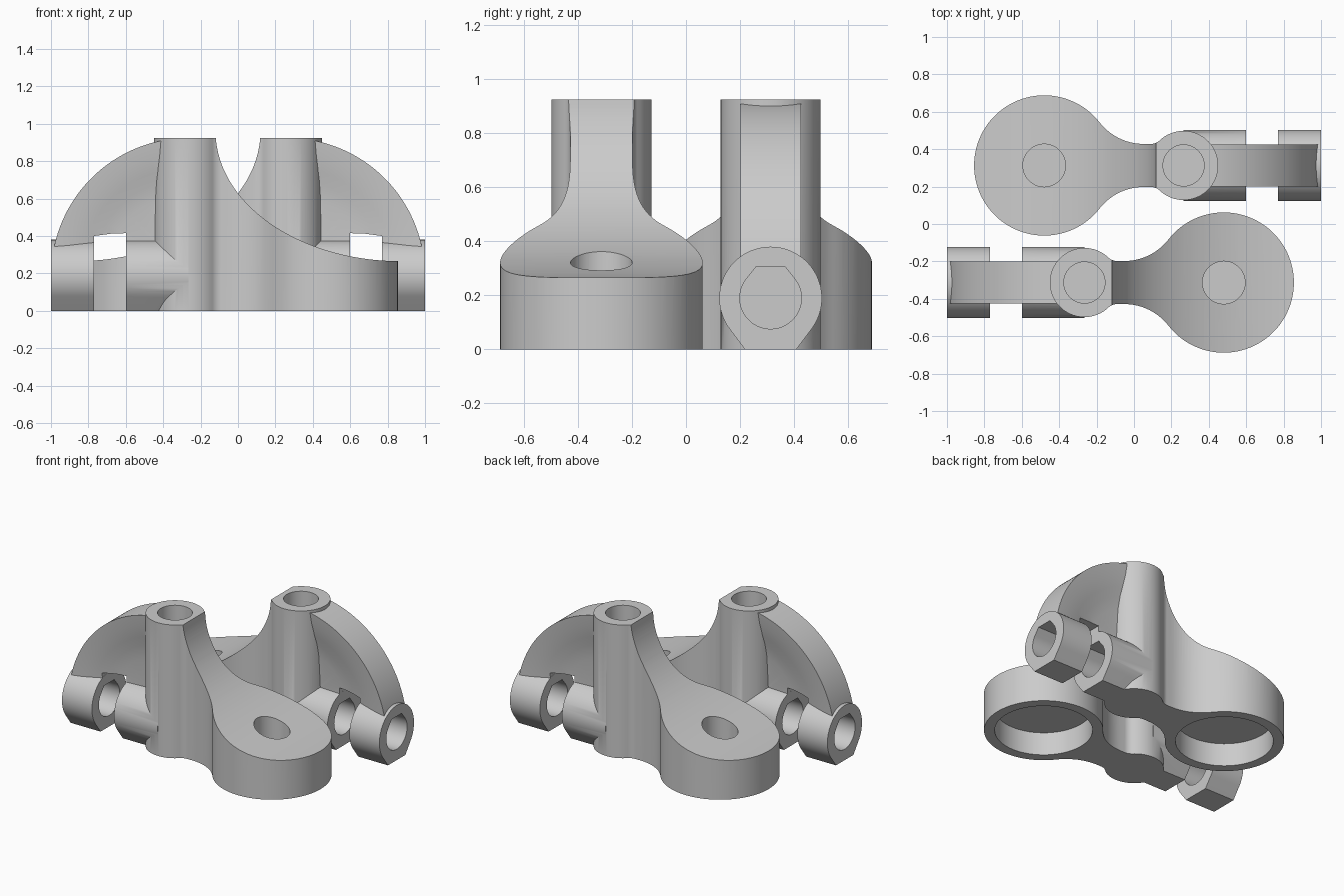
import bpy, bmesh
from math import sin, cos, pi, atan, sqrt, radians
from mathutils import Vector, Matrix

cube = bpy.data.objects.get("Cube")
if cube:
    bpy.data.objects.remove(cube, do_unlink=True)

grey = bpy.data.materials.new("plain grey")
grey.use_nodes = True
colour = (0.6, 0.6, 0.6, 1)
grey.diffuse_color = colour
grey.node_tree.nodes["Principled BSDF"].inputs["Base Color"].default_value = colour

POST_X, POST_R, POST_TOP = -0.265, 0.185, 0.925
DISC_X, DISC_R = 0.48, 0.375
PIVOT_Z, TUBE_R, BORE_R = 0.19, 0.19, 0.114
NECK = 0.115
OFFSET_Y = -0.313


def arc(cx, cy, rx, ry, a0, a1, n):
    return [(cx + rx * cos(a0 + (a1 - a0) * i / n),
             cy + ry * sin(a0 + (a1 - a0) * i / n)) for i in range(n + 1)]


def finish(name, bm):
    bmesh.ops.recalc_face_normals(bm, faces=bm.faces)
    mesh = bpy.data.meshes.new(name)
    bm.to_mesh(mesh)
    bm.free()
    mesh.materials.append(grey)
    ob = bpy.data.objects.new(name, mesh)
    bpy.context.collection.objects.link(ob)
    return ob


def prism(name, pts, lo, hi, axis):
    """Extrude a 2D outline along x, y or z."""
    place = {"x": lambda u, v, w: (w, u, v),
             "y": lambda u, v, w: (u, w, v),
             "z": lambda u, v, w: (u, v, w)}[axis]
    bm = bmesh.new()
    a, b = [[bm.verts.new(place(u, v, w)) for u, v in pts] for w in (lo, hi)]
    bm.faces.new(a)
    bm.faces.new(b)
    for i in range(len(pts)):
        j = (i + 1) % len(pts)
        bm.faces.new((a[i], a[j], b[j], b[i]))
    return finish(name, bm)


def cylinder(name, x, r, lo, hi):
    return prism(name, arc(x, 0, r, r, 0, 2 * pi, 64)[:-1], lo, hi, "z")


def flat_circle(r, half, side):
    """Circle blended tangentially into a flat on its lower (1) or upper (-1) side."""
    t = 2 * atan(half / r)
    pts = arc(0, 0, r, r, t - pi / 2, 1.5 * pi - t, 48) + [(-half, -r), (half, -r)]
    return [(u, PIVOT_Z + side * v) for u, v in pts]


def combine(ob, other, operation):
    mod = ob.modifiers.new("combine", "BOOLEAN")
    mod.operation, mod.solver, mod.object = operation, "EXACT", other
    bpy.context.view_layer.objects.active = ob
    bpy.ops.object.modifier_apply(modifier=mod.name)
    bpy.data.objects.remove(other, do_unlink=True)


# Outline of post, filleted neck and round foot (half, then mirrored)
def neck_fillet(cx, r, fr, sign):
    dx = sqrt((r + fr) ** 2 - (NECK + fr) ** 2)
    return cx + sign * dx, NECK + fr, atan((NECK + fr) / dx)


f1, f2 = 0.07, 0.30
x1, y1, t1 = neck_fillet(POST_X, POST_R, f1, 1)
x2, y2, t2 = neck_fillet(DISC_X, DISC_R, f2, -1)
half = (arc(POST_X, 0, POST_R, POST_R, pi, t1, 28)
        + arc(x1, y1, f1, f1, pi + t1, 1.5 * pi, 10)[1:]
        + arc(x2, y2, f2, f2, 1.5 * pi, 2 * pi - t2, 14)
        + arc(DISC_X, 0, DISC_R, DISC_R, pi - t2, 0, 40)[1:])
outline = half + [(x, -y) for x, y in reversed(half[1:-1])]
bracket = prism("bracket", outline, 0, POST_TOP, "z")

# Sweeping concave top over neck and foot
sweep = arc(0.87, 0.96, 0.99, 0.695, pi, 1.5 * pi, 48) + [(1.1, 0.265), (1.1, 1.1), (-0.12, 1.1)]
combine(bracket, prism("sweep_cutter", sweep, -0.6, 0.6, "y"), "DIFFERENCE")

# Curved rib, thinner toward the pivot, with a gap between the hinge tubes
profile = [(0.1, 0.045), (0.26, 0.045), (0.44, 0.056), (0.52, 0.07),
           (0.58, 0.086), (0.66, 0.103), (0.734, 0.112)]
section = profile + [(r, -w) for r, w in reversed(profile)]
bm = bmesh.new()
steps, start = 40, radians(10)
rings = []
for i in range(steps + 1):
    a = start + (pi / 2 - start) * i / steps
    rings.append([bm.verts.new((POST_X - r * cos(a), w, PIVOT_Z + r * sin(a))) for r, w in section])
for p, q in zip(rings, rings[1:]):
    for i in range(len(section)):
        j = (i + 1) % len(section)
        bm.faces.new((p[i], p[j], q[j], q[i]))
bm.faces.new(rings[0])
bm.faces.new(rings[-1])
rib = finish("rib", bm)
gap = [(-0.771, 0), (-0.599, 0), (-0.599, 0.415), (-0.68, 0.412), (-0.771, 0.4)]
combine(rib, prism("gap_cutter", gap, -0.3, 0.3, "y"), "DIFFERENCE")
combine(bracket, rib, "UNION")

# Hinge tubes
for name, lo, hi in (("inner_tube", -0.6, POST_X), ("outer_tube", -1.0, -0.77)):
    combine(bracket, prism(name, flat_circle(TUBE_R, 0.095, 1), lo, hi, "x"), "UNION")

# Hinge bore, post hole, foot hole and underside recess
for cutter in (prism("bore", flat_circle(BORE_R, 0.055, -1), -1.1, -0.3, "x"),
               cylinder("post_hole", POST_X, 0.11, 0.42, 1.1),
               cylinder("foot_hole", DISC_X, 0.114, 0.175, 0.8),
               cylinder("foot_recess", DISC_X, 0.308, -0.1, 0.16)):
    combine(bracket, cutter, "DIFFERENCE")

# Place the front bracket and a half-turned twin
bracket.name = "front_bracket"
bracket.data.transform(Matrix.Translation(Vector((0, OFFSET_Y, 0))))
twin = bracket.copy()
twin.data = bracket.data.copy()
twin.name = "back_bracket"
twin.data.transform(Matrix.Rotation(pi, 4, "Z"))
bpy.context.collection.objects.link(twin)

bpy.ops.object.select_all(action="DESELECT")
for ob in (bracket, twin):
    ob.select_set(True)
bpy.context.view_layer.objects.active = bracket
bpy.ops.object.shade_smooth_by_angle(angle=radians(30))
